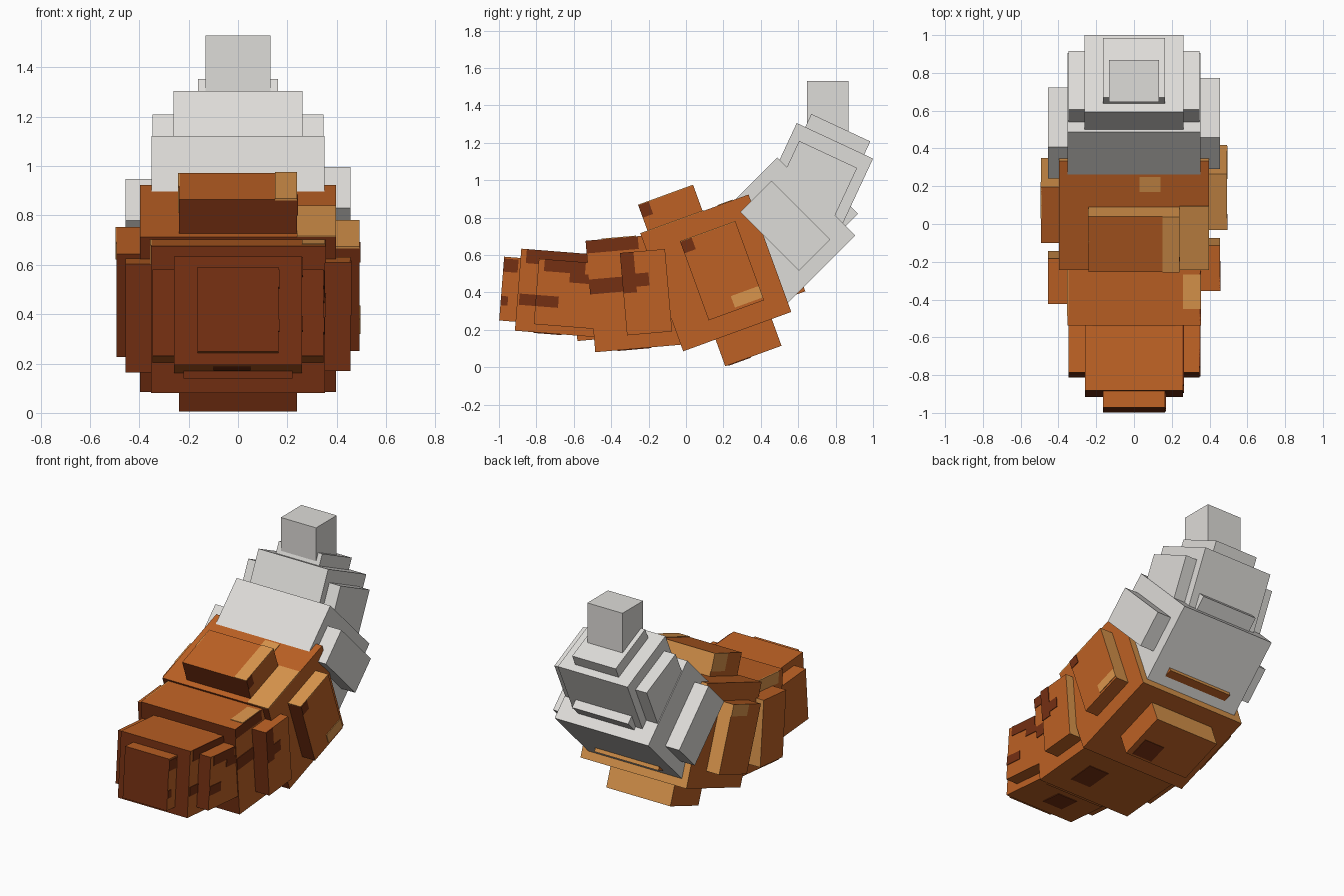
import bpy, bmesh, math
from mathutils import Matrix, Vector

cube = bpy.data.objects.get("Cube")
if cube:
    bpy.data.objects.remove(cube, do_unlink=True)


def material(name, rgb):
    m = bpy.data.materials.new(name)
    m.use_nodes = True
    m.diffuse_color = (*rgb, 1)
    m.node_tree.nodes["Principled BSDF"].inputs["Base Color"].default_value = (*rgb, 1)
    return m


ORANGE = material("orange", (.51, .12, .018))
BROWN = material("dark_brown", (.176, .029, .006))
TAN = material("tan", (.7, .3, .072))
GREY = material("pale_grey", (.73, .715, .69))


def frame(y, z, degrees):
    """Segment frame: origin in the side plane, tilted about x."""
    return Matrix.Translation((0, y, z)) @ Matrix.Rotation(math.radians(degrees), 4, 'X')


HEAD = frame(-.915, .195, -4.5)
CHEST = frame(-.485, .08, 5)
BELLY = frame(-.015, .085, 20)
TAIL = frame(.905, .705, 45)
TAIL_END = frame(1.0, 1.115, 65)
UPRIGHT = frame(0, 0, 0)


def box(name, seg, x, u, v, mat=None):
    """Box in a segment frame; without mat: brown front, tan back, orange elsewhere."""
    bm = bmesh.new()
    bmesh.ops.create_cube(bm, size=1)
    lo, hi = Vector((x[0], u[0], v[0])), Vector((x[1], u[1], v[1]))
    for vert in bm.verts:
        vert.co = Vector(a + (b - a) * (c + .5) for a, b, c in zip(lo, hi, vert.co))
    bm.normal_update()
    if mat is None:
        for f in bm.faces:
            f.material_index = 1 if f.normal.y < -.5 else 2 if f.normal.y > .5 else 0
    mesh = bpy.data.meshes.new(name)
    bm.to_mesh(mesh)
    bm.free()
    for m in [mat] if mat else [ORANGE, BROWN, TAN]:
        mesh.materials.append(m)
    ob = bpy.data.objects.new(name, mesh)
    ob.matrix_world = seg
    bpy.context.collection.objects.link(ob)
    return ob


def block(name, seg, half, u, v, mat=None):
    box(name, seg, (-half, half), u, v, mat)


def pads(name, seg, inner, outer, u, v, slip=0, mat=None):
    """Pair of side pads; the one on -x may sit slightly further forward."""
    box(name + "_left", seg, (inner, outer), u, v, mat)
    box(name + "_right", seg, (-outer, -inner), (u[0] - slip, u[1] - slip), v, mat)


T = .004


def side_patch(name, seg, x, u, v, mat):
    box(name, seg, (x - T, x + T), u, v, mat)


def flat_patch(name, seg, x, u, v, mat):
    box(name, seg, x, u, (v - T, v + T), mat)


# Head and snout
block("snout", HEAD, .165, (-.088, .05), (.048, .39))
block("head", HEAD, .26, (0, .5), (0, .44))
pads("head_pad", HEAD, .2, .347, (.098, .42), (.043, .394))

# Chest
block("chest", CHEST, .352, (0, .55), (0, .598))
block("neck", CHEST, .22, (-.09, .1), (.068, .53))
pads("chest_pad", CHEST, .3, .455, (.177, .419), (.075, .517), .07)

# Belly with plates on every side
block("belly", BELLY, .397, (0, .615), (0, .668))
pads("belly_pad", BELLY, .35, .492, (.185, .5), (.109, .555), .073)
block("belly_top_plate", BELLY, .24, (.041, .354), (.6, .815))
block("belly_bottom_plate", BELLY, .24, (.184, .504), (-.152, .1))
block("belly_back_plate", BELLY, .24, (.5, .723), (.078, .59))

# Grey tail
block("tail_base", TAIL, .351, (-.6, 0), (0, .59), GREY)
pads("tail_pad", TAIL, .3, .455, (-.346, -.11), (.078, .523), .07, GREY)
block("tail_back_plate", TAIL, .21, (-.1, .092), (.071, .52), GREY)
block("tail_end", TAIL_END, .261, (-.5, 0), (0, .45), GREY)
pads("tail_end_pad", TAIL_END, .2, .346, (-.42, -.081), (.056, .398), 0, GREY)
block("tail_end_plate", TAIL_END, .163, (-.05, .077), (.052, .4), GREY)
block("tail_tip", UPRIGHT, .132, (.647, .868), (1.2, 1.53), GREY)

# Dark markings on the left side
for i, (seg, x, u, v) in enumerate([
        (HEAD, .165, (-.088, -.01), (.31, .38)),
        (HEAD, .165, (-.088, -.05), (.13, .18)),
        (HEAD, .26, (.03, .4), (.365, .44)),
        (HEAD, .26, (.01, .11), (.14, .2)),
        (HEAD, .347, (.13, .35), (.33, .394)),
        (HEAD, .347, (.27, .38), (.28, .33)),
        (HEAD, .347, (.098, .22), (.14, .2)),
        (CHEST, .352, (0, .28), (.53, .598)),
        (CHEST, .352, (0, .2), (.31, .39)),
        (CHEST, .455, (.177, .25), (.3, .517)),
        (CHEST, .455, (.25, .32), (.33, .4)),
        (BELLY, .492, (.185, .25), (.49, .555)),
        (BELLY, .24, (.041, .1), (.745, .815))]):
    side_patch(f"dark_marking_{i}", seg, x, u, v, BROWN)

# Tan markings on both sides
for i, (seg, x, u, v) in enumerate([
        (BELLY, .492, (.34, .5), (.125, .19)),
        (BELLY, -.24, (.2, .354), (.7, .815)),
        (BELLY, -.492, (.25, .427), (.48, .555)),
        (CHEST, -.352, (.05, .3), (.52, .598))]):
    side_patch(f"tan_marking_{i}", seg, x, u, v, TAN)

# Markings on upward and downward faces
for i, (seg, x, u, v, mat) in enumerate([
        (BELLY, (.24, .397), (0, .36), .668, TAN),
        (BELLY, (.15, .24), (.041, .354), .815, TAN),
        (BELLY, (.03, .14), (.44, .525), .668, TAN),
        (BELLY, (.397, .492), (.185, .5), .555, TAN),
        (CHEST, (.26, .352), (.087, .27), .598, TAN),
        (CHEST, (.05, .2), (.12, .3), 0, BROWN),
        (HEAD, (-.1, .05), (.1, .25), 0, BROWN),
        (BELLY, (.05, .2), (.2, .33), -.152, BROWN)]):
    flat_patch(f"flat_marking_{i}", seg, x, u, v, mat)
